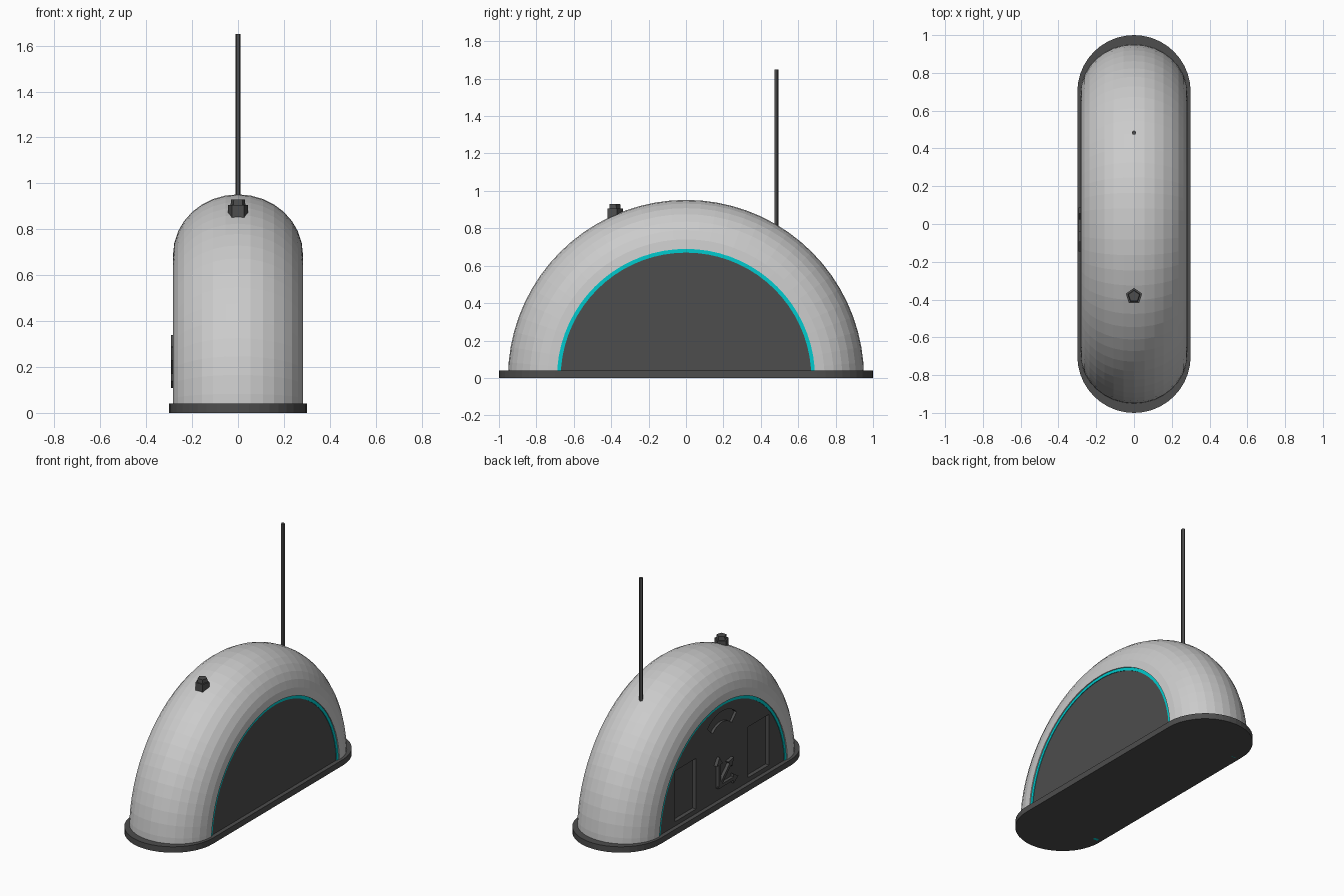
import bpy, bmesh
from math import sin, cos, pi, radians

if "Cube" in bpy.data.objects:
    bpy.data.objects.remove(bpy.data.objects["Cube"])


def material(name, rgb):
    m = bpy.data.materials.new(name)
    m.diffuse_color = (*rgb, 1)
    m.use_nodes = True
    m.node_tree.nodes["Principled BSDF"].inputs["Base Color"].default_value = m.diffuse_color
    return m


DARK = material("dark_grey", (0.075, 0.075, 0.075))
CYAN = material("cyan", (0.0, 0.6, 0.62))


def finish(name, bm, mat=None):
    bmesh.ops.recalc_face_normals(bm, faces=bm.faces)
    me = bpy.data.meshes.new(name)
    bm.to_mesh(me)
    bm.free()
    ob = bpy.data.objects.new(name, me)
    bpy.context.collection.objects.link(ob)
    if mat:
        me.materials.append(mat)
    return ob


def loft(name, rings, mat=None, closed=True, caps=True):
    """Skin a series of equal-length point rings."""
    bm = bmesh.new()
    vs = [[bm.verts.new(p) for p in r] for r in rings]
    n = len(vs[0])
    for a, b in zip(vs, vs[1:]):
        for i in range(n if closed else n - 1):
            j = (i + 1) % n
            bm.faces.new((a[i], a[j], b[j], b[i]))
    if caps:
        bm.faces.new(vs[0])
        bm.faces.new(vs[-1])
    return finish(name, bm, mat)


def side_prism(name, pts, x0, x1, mat=None):
    """Extrude a (y, z) outline along x."""
    return loft(name, [[(x, y, z) for y, z in pts] for x in (x0, x1)], mat)


def arch(name, profile, segs, mat=None, closed=False):
    """Sweep an (x, radius) profile over a half circle."""
    return loft(name, [[(x, r * cos(pi * k / segs), r * sin(pi * k / segs)) for x, r in profile]
                       for k in range(segs + 1)], mat, closed, caps=closed)


def post(name, x, y, levels, sides, mat):
    """Vertical polygonal column through (z, radius) levels."""
    return loft(name, [[(x + r * sin(2 * pi * i / sides), y + r * cos(2 * pi * i / sides), z)
                        for i in range(sides)] for z, r in levels], mat)


# Base plate with rounded ends
N = 20
outline = [(0.3 * cos(pi * i / N), 0.7 + 0.3 * sin(pi * i / N)) for i in range(N + 1)]
outline += [(-x, -y) for x, y in outline]
loft("base_plate", [[(x, y, z) for x, y in outline] for z in (0, 0.04)], DARK)

# Arched shell with rounded outer section
S = 16
section = [(0.283 * cos(pi * i / S), 0.69 + 0.262 * sin(pi * i / S)) for i in range(S + 1)]
arch("arched_shell", [(0.25, 0.69)] + section + [(-0.25, 0.69)], 36)

# Cyan trim rings on both sides
for side, s in (("right", 1), ("left", -1)):
    arch("trim_ring_" + side, [(s * 0.24, 0.67), (s * 0.276, 0.67),
                               (s * 0.276, 0.691), (s * 0.24, 0.691)], 36, CYAN, True)

# Dark half-disc core forming both side panels
half_disc = [(0.675 * cos(pi * k / 36), 0.675 * sin(pi * k / 36)) for k in range(37)]
core = side_prism("side_panel_core", half_disc, -0.272, 0.272, DARK)

# Recesses on the left panel: two doors and a curved window
cutters = []
for s in (1, -1):
    door = [(s * 0.28, 0.07), (s * 0.505, 0.07), (s * 0.505, 0.415), (s * 0.28, 0.415)]
    cutters.append(side_prism("door_cutter", door, -0.4, -0.245))
angles = [radians(-45 + 9 * i) for i in range(11)]
window = [(0.22 * sin(a), 0.41 + 0.22 * cos(a)) for a in angles]
window += [(0.145 * sin(a), 0.41 + 0.145 * cos(a)) for a in reversed(angles)]
cutters.append(side_prism("window_cutter", window, -0.4, -0.255))
bpy.context.view_layer.objects.active = core
for c in cutters:
    c.hide_render = True
    mod = core.modifiers.new("recess", 'BOOLEAN')
    mod.operation = 'DIFFERENCE'
    mod.solver = 'EXACT'
    mod.object = c
    bpy.ops.object.modifier_apply(modifier=mod.name)
    bpy.data.objects.remove(c)


# Raised direction arrows on the left panel
def arrow(name, angle, length):
    w, h, head = 0.011, 0.032, 0.05
    shape = [(-w, -w), (w, -w), (w, length - head), (h, length - head),
             (0, length), (-h, length - head), (-w, length - head)]
    c, s = cos(angle), sin(angle)
    side_prism(name, [(0.055 - (u * c + v * s), 0.14 + v * c - u * s) for u, v in shape],
               -0.293, -0.265, DARK)


arrow("arrow_up", 0, 0.2)
arrow("arrow_side", pi / 2, 0.2)
arrow("arrow_diagonal", radians(46), 0.21)

# Roof knob and antenna
post("roof_knob", 0, -0.383, [(0.8, 0.045), (0.905, 0.045), (0.905, 0.034), (0.93, 0.031)], 5, DARK)
post("antenna", 0, 0.483, [(0.78, 0.0125), (1.65, 0.0125)], 5, DARK)
